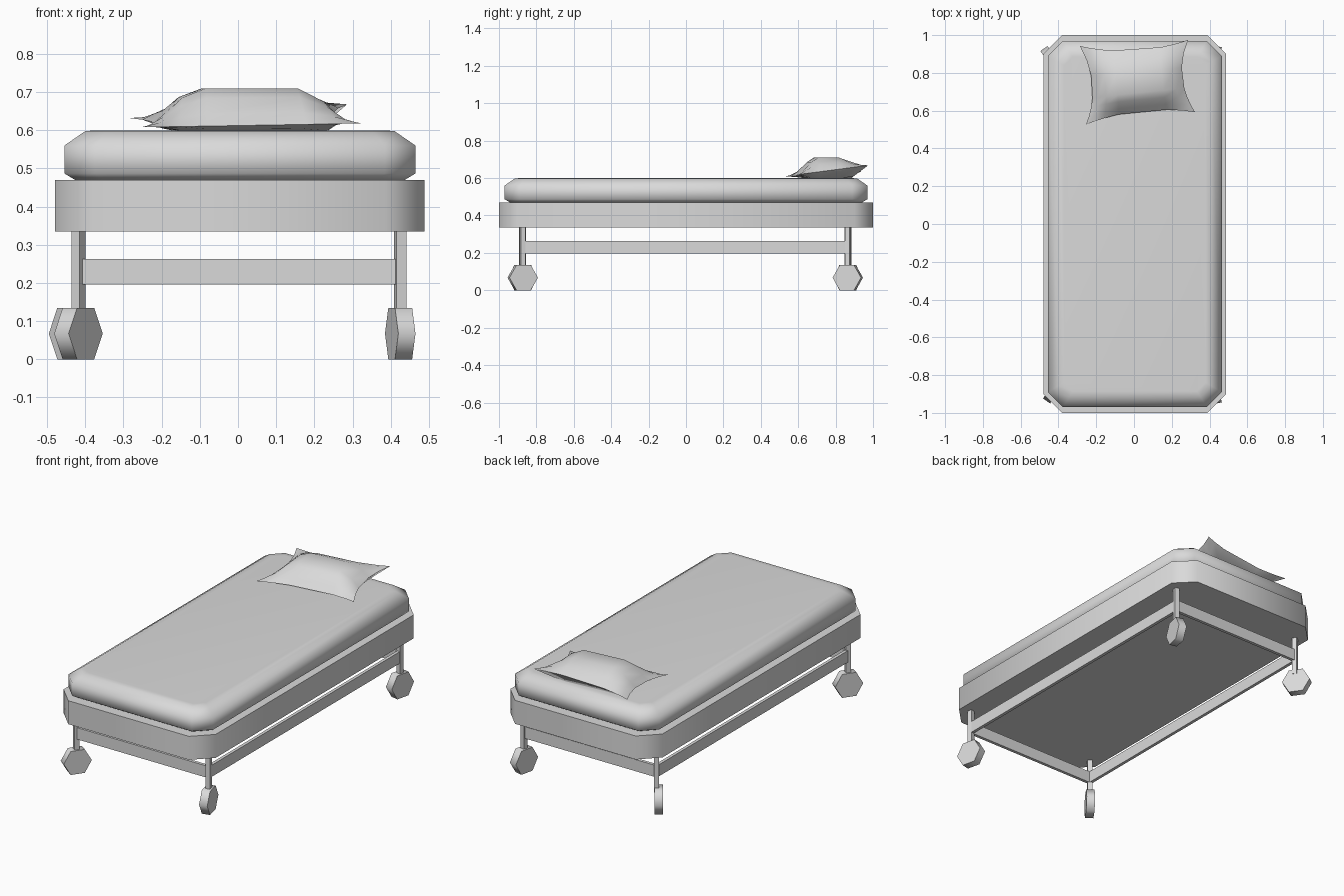
import bpy, bmesh, math
from mathutils import Matrix, Vector

cube = bpy.data.objects.get("Cube")
if cube:
    bpy.data.objects.remove(cube, do_unlink=True)

COLOUR = (0.7, 0.7, 0.7, 1)
grey = bpy.data.materials.new("plain_grey")
grey.use_nodes = True
grey.diffuse_color = COLOUR
grey.node_tree.nodes["Principled BSDF"].inputs["Base Color"].default_value = COLOUR


def finish(bm, name, angle=None):
    """Turn a bmesh into a named, coloured object."""
    bmesh.ops.recalc_face_normals(bm, faces=bm.faces)
    mesh = bpy.data.meshes.new(name)
    bm.to_mesh(mesh)
    bm.free()
    obj = bpy.data.objects.new(name, mesh)
    bpy.context.collection.objects.link(obj)
    mesh.materials.append(grey)
    if angle:
        bpy.ops.object.select_all(action='DESELECT')
        obj.select_set(True)
        bpy.context.view_layer.objects.active = obj
        bpy.ops.object.shade_smooth_by_angle(angle=math.radians(angle))
    return obj


def box(name, centre, size, turn=0):
    bm = bmesh.new()
    bmesh.ops.create_cube(bm, size=1, matrix=Matrix.Translation(centre)
                          @ Matrix.Rotation(math.radians(turn), 4, 'Z')
                          @ Matrix.Diagonal((*size, 1)))
    return finish(bm, name)


def clipped_slab(name, cx, hx, hy, cut, layers, angle):
    """Stack rectangles with cut corners; layers are (inset, height)."""
    bm = bmesh.new()
    rings = []
    for inset, z in layers:
        x, y = hx - inset, hy - inset
        c = cut - inset * 0.4
        pts = [(x, c - y), (x, y - c), (x - c, y), (c - x, y),
               (-x, y - c), (-x, c - y), (c - x, -y), (x - c, -y)]
        rings.append([bm.verts.new((cx + px, py, z)) for px, py in pts])
    for low, high in zip(rings, rings[1:]):
        for i in range(8):
            j = (i + 1) % 8
            bm.faces.new((low[i], low[j], high[j], high[i]))
    bm.faces.new(rings[0])
    bm.faces.new(rings[-1])
    return finish(bm, name, angle)


# Bed frame and mattress
clipped_slab("bed_frame", 0.004, 0.484, 1.0, 0.1, [(0, 0.335), (0, 0.47)], 50)
clipped_slab("mattress", 0.005, 0.46, 0.97, 0.08,
             [(0.03, 0.469), (0, 0.487), (0, 0.56), (0.055, 0.598), (0.085, 0.6)], 65)

# Legs with swivelled six-sided wheels
for side, lx, turn, across in (("left", 0.425, 13, 0), ("right", -0.418, -35, -0.007)):
    for end, ly, flip in (("front", -0.873, 1), ("back", 0.865, -1)):
        box(f"{end}_{side}_leg", (lx, ly, 0.225), (0.027, 0.027, 0.23), turn * flip)
        bm = bmesh.new()
        bmesh.ops.create_cone(
            bm, cap_ends=True, segments=6, radius1=0.078, radius2=0.078, depth=0.046,
            matrix=Matrix.Translation((lx + across * (1 - flip), ly, 0.0675))
            @ Matrix.Rotation(math.radians(turn * flip), 4, 'Z')
            @ Matrix.Rotation(math.radians(90), 4, 'Y')
            @ Matrix.Rotation(math.radians(30), 4, 'Z'))
        # Put the flat side of the wheel on the floor
        if min(v.co.z for v in bm.verts) < -0.005:
            spin = (Matrix.Rotation(math.radians(turn * flip), 3, 'Z')
                    @ Matrix.Rotation(math.radians(30), 3, 'X')
                    @ Matrix.Rotation(math.radians(-turn * flip), 3, 'Z'))
            bmesh.ops.rotate(bm, verts=bm.verts, matrix=spin,
                             cent=(lx + across * (1 - flip), ly, 0.0675))
        finish(bm, f"{end}_{side}_wheel", 65)

# Lower rails between the legs
for end, y in (("front", -0.873), ("back", 0.865)):
    box(f"{end}_rail", (0.004, y, 0.229), (0.83, 0.018, 0.067))
for side, x in (("left", 0.425), ("right", -0.418)):
    box(f"{side}_rail", (x, -0.004, 0.229), (0.018, 1.73, 0.067))

# Pillow: a puffed grid over a skewed four-cornered seam
FL, FR = Vector((-0.254, 0.527, 0.608)), Vector((0.323, 0.592, 0.618))
BL, BR = Vector((-0.286, 0.942, 0.632)), Vector((0.286, 0.974, 0.668))
across = [(0, 0), (0.07, 0.3), (0.17, 0.72), (0.3, 1), (0.75, 1), (0.9, 0.55), (1, 0)]
along = [(0, 0), (0.1, 0.3), (0.22, 0.72), (0.33, 1), (0.62, 1), (0.82, 0.6), (1, 0)]
bm = bmesh.new()
layers = []
for top in (True, False):
    grid = []
    for v, pv in along:
        row = []
        for u, pu in across:
            p = FL.lerp(FR, u).lerp(BL.lerp(BR, u), v)
            # Pinch the sides inward between the corners
            p.x += 0.1 * (0.5 - u) * 4 * v * (1 - v) * abs(2 * u - 1)
            p.y += 0.08 * (0.5 - v) * 4 * u * (1 - u) * abs(2 * v - 1)
            puff = pu * pv
            if top:
                p.z += (0.71 - p.z) * puff
            else:
                p.z += (0.599 - p.z) * min(1, puff * 2.5)
            row.append(bm.verts.new(p))
        grid.append(row)
    for a, b in zip(grid, grid[1:]):
        for i in range(len(a) - 1):
            bm.faces.new((a[i], a[i + 1], b[i + 1], b[i]))
bmesh.ops.remove_doubles(bm, verts=bm.verts, dist=0.0005)
finish(bm, "pillow", 65)
